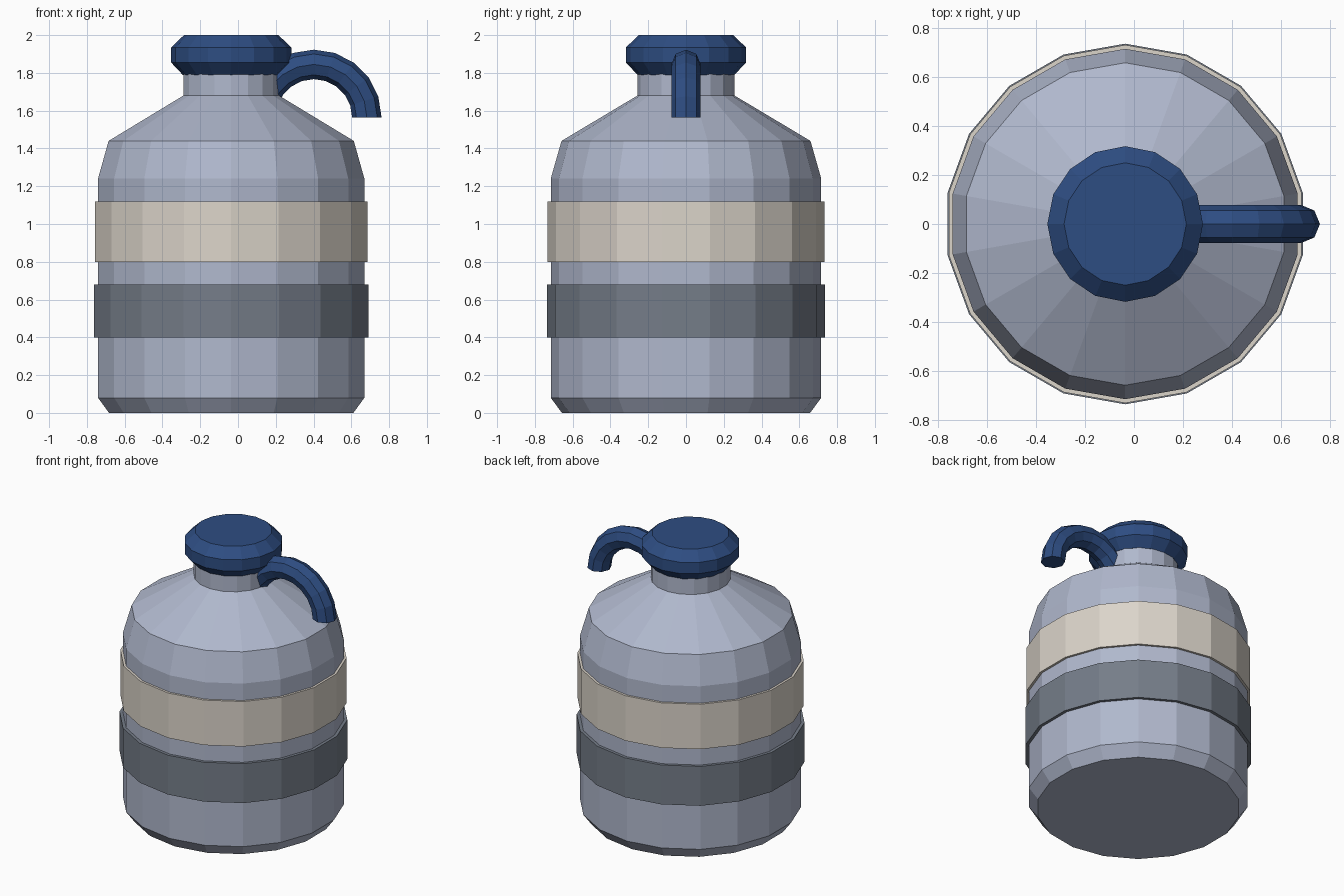
import bpy, bmesh, math

cube = bpy.data.objects.get("Cube")
if cube:
    bpy.data.objects.remove(cube, do_unlink=True)

AXIS_X = -0.036  # centre line of the bottle


def material(name, r, g, b):
    mat = bpy.data.materials.new(name)
    mat.use_nodes = True
    mat.diffuse_color = (r, g, b, 1)
    mat.node_tree.nodes["Principled BSDF"].inputs["Base Color"].default_value = (r, g, b, 1)
    return mat


metal = material("pale blue grey", 0.434, 0.479, 0.61)
cream = material("cream", 0.71, 0.66, 0.59)
slate = material("slate grey", 0.178, 0.205, 0.25)
navy = material("navy blue", 0.027, 0.074, 0.223)


def skin(name, rings, mat, loop=False):
    """Join successive rings of points with quads; cap the ends unless looped."""
    bm = bmesh.new()
    rows = [[bm.verts.new(p) for p in ring] for ring in rings]
    pairs = list(zip(rows, rows[1:])) + ([(rows[-1], rows[0])] if loop else [])
    for a, b in pairs:
        for i in range(len(a)):
            j = (i + 1) % len(a)
            bm.faces.new((a[i], a[j], b[j], b[i]))
    if not loop:
        bm.faces.new(rows[0])
        bm.faces.new(rows[-1])
    bmesh.ops.recalc_face_normals(bm, faces=bm.faces)
    mesh = bpy.data.meshes.new(name)
    bm.to_mesh(mesh)
    bm.free()
    mesh.materials.append(mat)
    obj = bpy.data.objects.new(name, mesh)
    bpy.context.scene.collection.objects.link(obj)
    return obj


def lathe(name, profile, sides, mat, loop=False):
    """Turn (radius, height) points about the bottle axis, one corner facing +y."""
    angles = [math.pi / 2 + math.tau * i / sides for i in range(sides)]
    rings = [[(AXIS_X + r * math.cos(a), r * math.sin(a), z) for a in angles]
             for r, z in profile]
    return skin(name, rings, mat, loop)


# Bottle with chamfered base, sloping shoulder and neck
lathe("bottle_body", [(0.657, 0), (0.716, 0.08), (0.716, 1.24), (0.659, 1.44),
                      (0.257, 1.68), (0.257, 1.82)], 18, metal)

# Raised bands around the body
for name, radius, low, high, mat in (("upper_band", 0.732, 0.80, 1.12, cream),
                                     ("lower_band", 0.737, 0.40, 0.68, slate)):
    lathe(name, [(0.70, low), (radius, low), (radius, high), (0.70, high)], 18, mat, loop=True)

# Chamfered cap
lathe("cap", [(0.257, 1.79), (0.318, 1.855), (0.318, 1.935), (0.25, 2.0)], 16, navy)

# Arched handle: octagonal tube swept through a half circle
ARC_X, ARC_Z, ARC_R, TUBE_R, STEPS = 0.402, 1.565, 0.28, 0.078, 10
arch = []
for s in range(STEPS + 1):
    t = math.pi * s / STEPS
    ring = []
    for i in range(8):
        a = math.tau * i / 8
        reach = ARC_R + TUBE_R * math.cos(a)
        ring.append((ARC_X + reach * math.cos(t), TUBE_R * math.sin(a),
                     ARC_Z + reach * math.sin(t)))
    arch.append(ring)
skin("handle", arch, navy)
